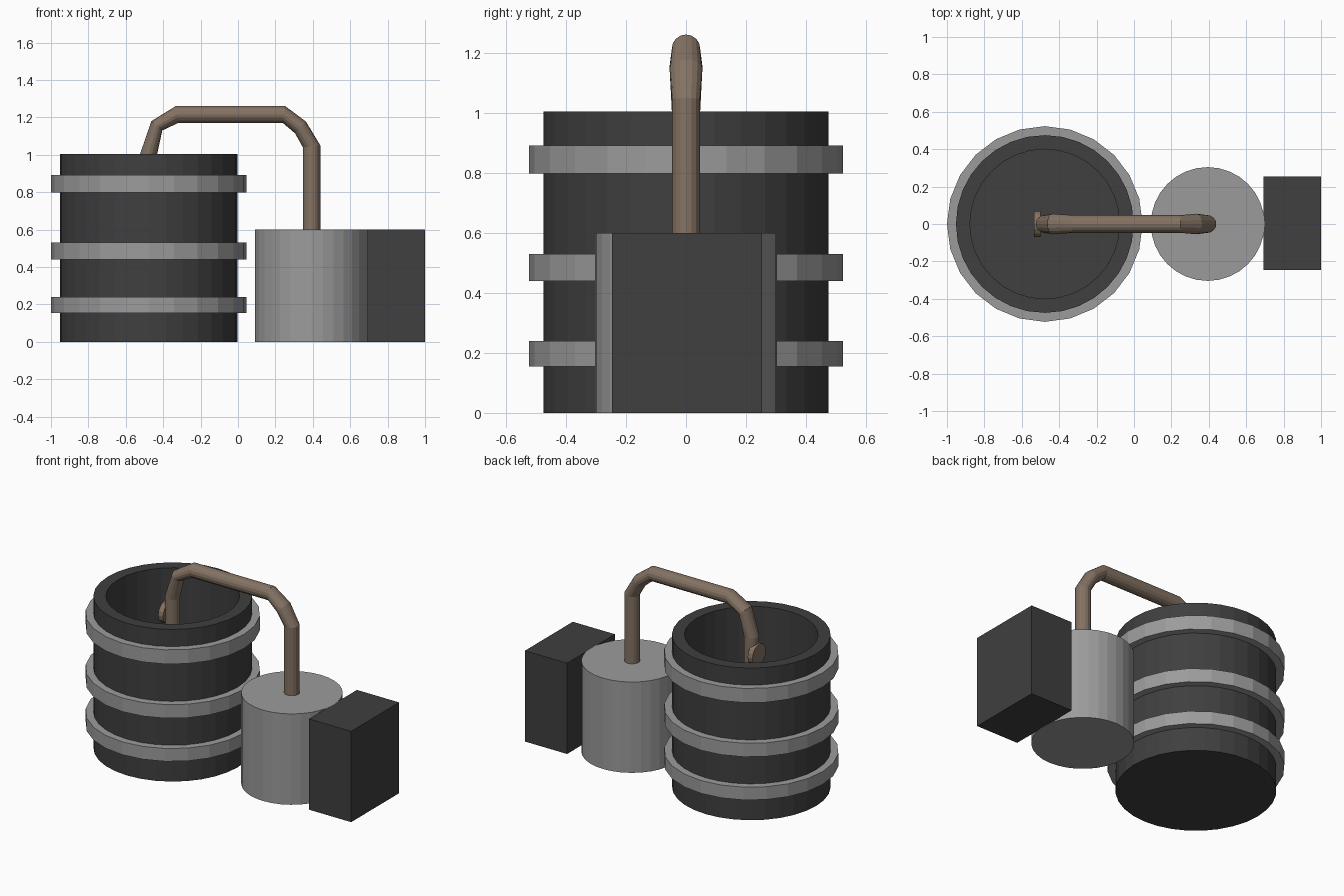
import bpy, bmesh, math
from mathutils import Matrix

if "Cube" in bpy.data.objects:
    bpy.data.objects.remove(bpy.data.objects["Cube"])


def material(name, rgb):
    m = bpy.data.materials.new(name)
    m.diffuse_color = (*rgb, 1)
    m.use_nodes = True
    m.node_tree.nodes["Principled BSDF"].inputs["Base Color"].default_value = m.diffuse_color
    return m


dark = material("dark_grey", (0.05, 0.05, 0.05))
brown = material("brown_pipe", (0.23, 0.17, 0.125))
steel = material("light_grey", (0.33, 0.33, 0.33))


def finish(name, bm, mat):
    bmesh.ops.recalc_face_normals(bm, faces=bm.faces)
    mesh = bpy.data.meshes.new(name)
    bm.to_mesh(mesh)
    bm.free()
    mesh.materials.append(mat)
    ob = bpy.data.objects.new(name, mesh)
    bpy.context.collection.objects.link(ob)
    return ob


def loft(bm, rings, closed=False):
    """Bridge consecutive vertex loops; cap the ends, or join them if closed."""
    loops = [[bm.verts.new(p) for p in r] for r in rings]
    pairs = list(zip(loops, loops[1:]))
    if closed:
        pairs.append((loops[-1], loops[0]))
    for a, b in pairs:
        for i in range(len(a)):
            j = (i + 1) % len(a)
            bm.faces.new((a[i], a[j], b[j], b[i]))
    if not closed:
        bm.faces.new(loops[0])
        bm.faces.new(loops[-1])


def lathe(name, profile, cx, sides, mat, closed=False):
    angles = [math.tau * i / sides for i in range(sides)]
    bm = bmesh.new()
    loft(bm, [[(cx + r * math.cos(a), r * math.sin(a), z) for a in angles]
              for r, z in profile], closed)
    return finish(name, bm, mat)


# Open barrel with thick wall and floor
BX = -0.477
lathe("barrel", [(0.475, 0), (0.475, 1.005), (0.40, 1.005), (0.40, 0.07)], BX, 32, dark)

# Three hoops around the barrel
for i, (lo, hi) in enumerate([(0.155, 0.24), (0.44, 0.53), (0.798, 0.892)]):
    lathe(f"barrel_hoop_{i + 1}", [(0.46, lo), (0.523, lo), (0.523, hi), (0.46, hi)],
          BX, 24, steel, closed=True)

# Pump tank
lathe("pump_tank", [(0.304, 0), (0.304, 0.6)], 0.394, 32, steel)

# Control box
bm = bmesh.new()
bmesh.ops.create_cube(bm, size=1, matrix=Matrix.Translation((0.846, 0.003, 0.3))
                      @ Matrix.Diagonal((0.308, 0.5, 0.6, 1)))
finish("control_box", bm, dark)

# Bent pipe: outer x, z, inner x, z, half width of each ring
sections = [
    (0.44, 0.58, 0.347, 0.58, 0.047),
    (0.44, 1.05, 0.347, 1.04, 0.047),
    (0.363, 1.178, 0.305, 1.115, 0.055),
    (0.25, 1.262, 0.24, 1.17, 0.047),
    (-0.33, 1.262, -0.32, 1.17, 0.047),
    (-0.463, 1.18, -0.405, 1.13, 0.055),
    (-0.525, 1.0, -0.433, 1.0, 0.047),
    (-0.525, 0.77, -0.433, 0.77, 0.047),
]
rings = []
for ox, oz, ix, iz, w in sections:
    ring = []
    for k in range(16):
        a = math.tau * k / 16
        c = math.cos(a) / 2
        ring.append(((ox + ix) / 2 + (ox - ix) * c, w * math.sin(a),
                     (oz + iz) / 2 + (oz - iz) * c))
    rings.append(ring)
bm = bmesh.new()
loft(bm, rings)
pipe = finish("pipe", bm, brown)

# Round valve handle on the outlet end of the pipe
bm = bmesh.new()
bmesh.ops.create_cone(bm, cap_ends=True, segments=16, radius1=0.07, radius2=0.07, depth=0.036,
                      matrix=Matrix.Translation((-0.517, 0, 0.888))
                      @ Matrix.Rotation(math.pi / 2, 4, 'Y'))
finish("valve_handle", bm, brown)
